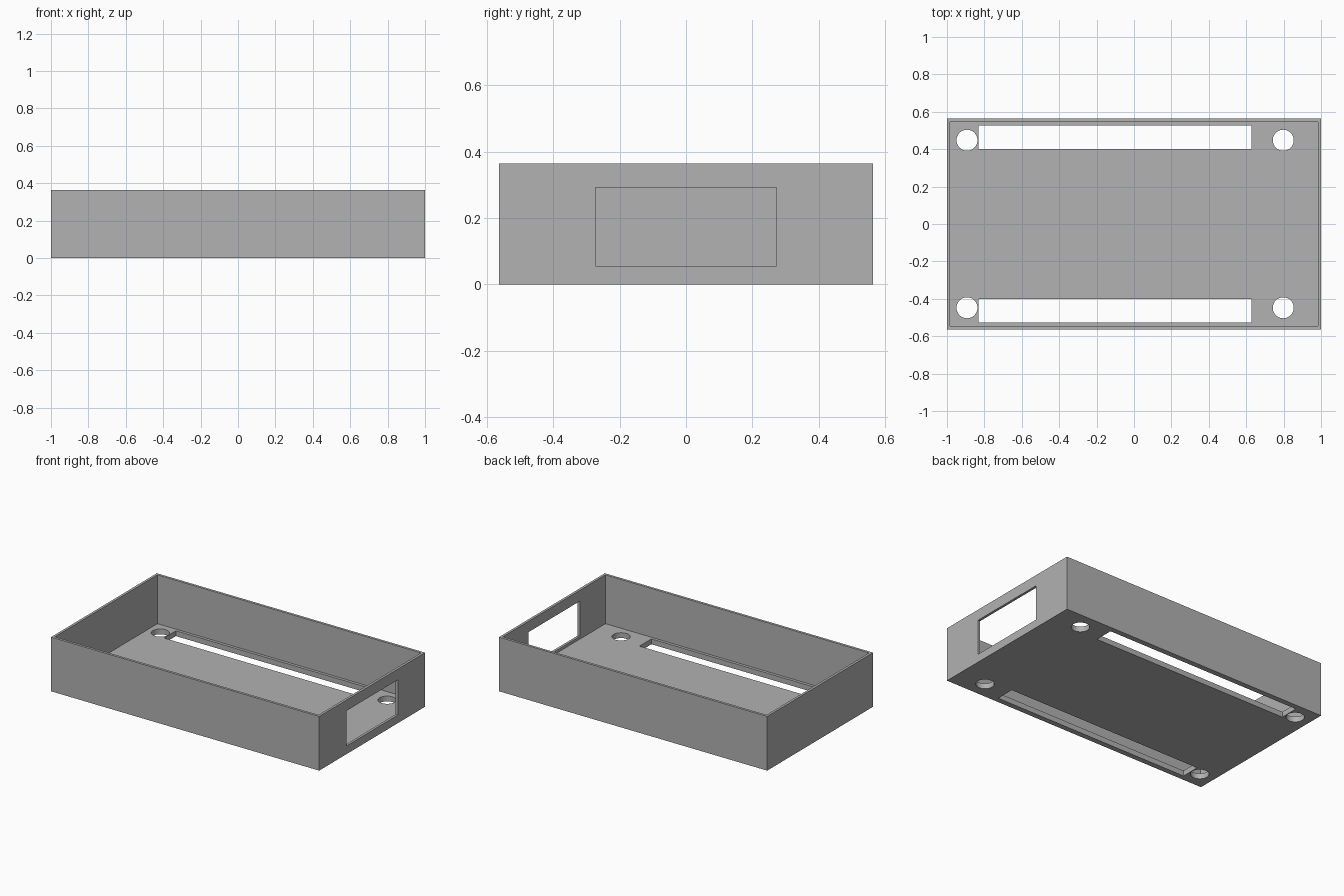
import bpy

# Remove the default object
cube = bpy.data.objects.get("Cube")
if cube:
    bpy.data.objects.remove(cube, do_unlink=True)

LENGTH, WIDTH, HEIGHT = 2.0, 1.127, 0.365
WALL, FLOOR = 0.017, 0.036

grey = bpy.data.materials.new("light_grey")
grey.use_nodes = True
colour = (0.445, 0.445, 0.445, 1)
grey.diffuse_color = colour
grey.node_tree.nodes["Principled BSDF"].inputs["Base Color"].default_value = colour


def box(name, low, high):
    """Axis-aligned box between two corners."""
    centre = [(a + b) / 2 for a, b in zip(low, high)]
    bpy.ops.mesh.primitive_cube_add(size=1, location=centre)
    ob = bpy.context.object
    ob.name = name
    ob.scale = [b - a for a, b in zip(low, high)]
    bpy.ops.object.transform_apply(location=True, rotation=False, scale=True)
    return ob


def cut(target, cutter):
    """Subtract the cutter from the target, then discard it."""
    cutter.hide_render = True
    mod = target.modifiers.new("cut", "BOOLEAN")
    mod.operation, mod.solver, mod.object = "DIFFERENCE", "EXACT", cutter
    bpy.context.view_layer.objects.active = target
    bpy.ops.object.modifier_apply(modifier=mod.name)
    bpy.data.objects.remove(cutter, do_unlink=True)


# Open tray
hx, hy = LENGTH / 2, WIDTH / 2
tray = box("tray", (-hx, -hy, 0), (hx, hy, HEIGHT))
tray.data.materials.append(grey)
cut(tray, box("cavity", (WALL - hx, WALL - hy, FLOOR), (hx - WALL, hy - WALL, 1)))

# Window in the left end wall
cut(tray, box("window", (0.9, -0.273, 0.055), (1.1, 0.273, 0.292)))

# Long floor slots and corner screw holes
for side in (-1, 1):
    y0, y1 = sorted((side * 0.4, side * 0.527))
    cut(tray, box("slot", (-0.832, y0, -0.1), (0.627, y1, 0.1)))
    for x in (-0.893, 0.798):
        bpy.ops.mesh.primitive_cylinder_add(
            vertices=48, radius=0.056, depth=0.2, location=(x, side * 0.448, 0))
        cut(tray, bpy.context.object)

# Crisp flat walls, smooth hole rims
bpy.ops.object.select_all(action="DESELECT")
tray.select_set(True)
bpy.context.view_layer.objects.active = tray
bpy.ops.object.shade_smooth_by_angle(angle=0.5)
